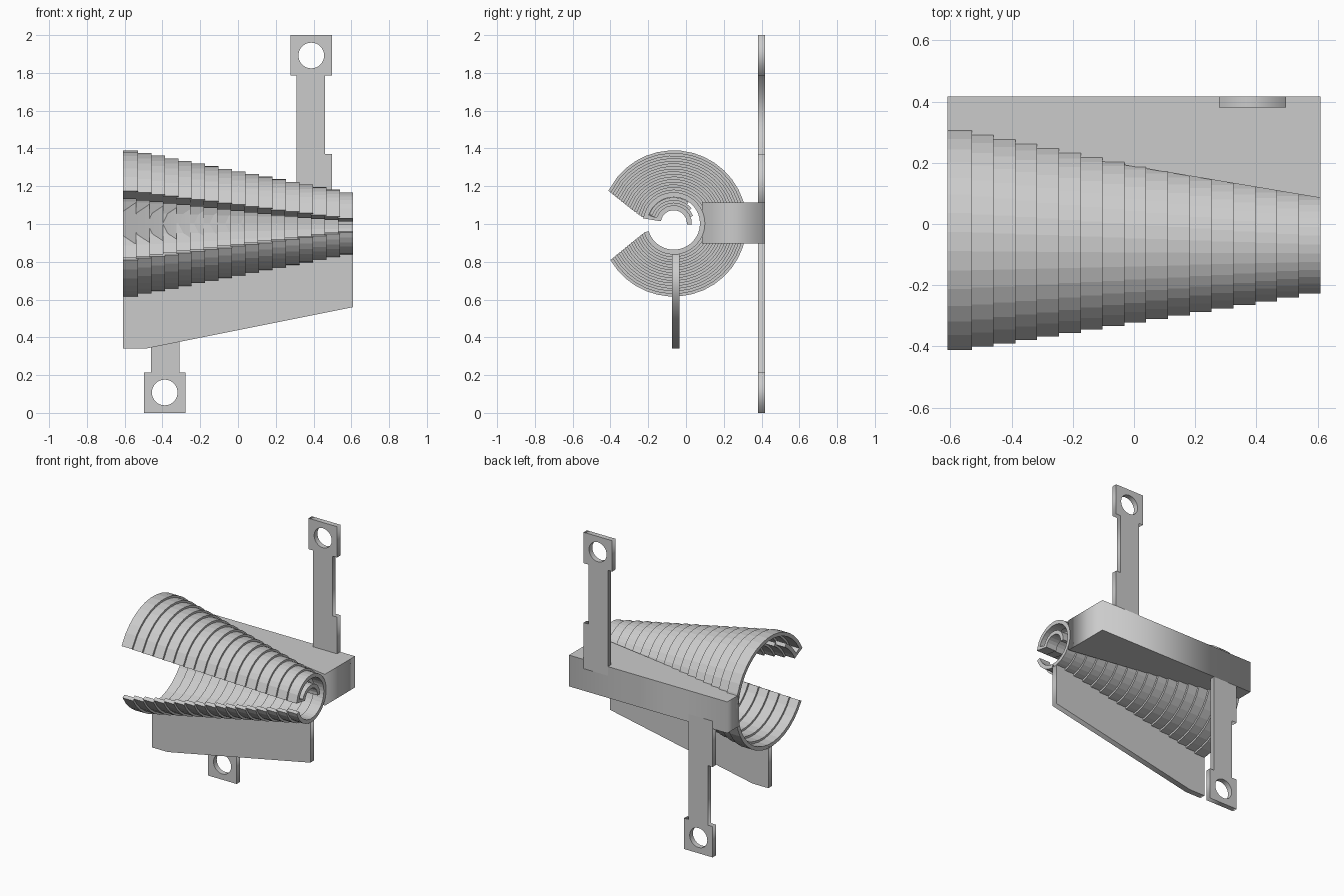
import bpy, bmesh
from math import sin, cos, asin, pi, radians

if "Cube" in bpy.data.objects:
    bpy.data.objects.remove(bpy.data.objects["Cube"])

CY, CZ = -0.065, 1.003      # axis of the stepped cone
T = 0.026                   # shell thickness
N = 17                      # number of shells


def prism(name, loops, half, loc=(0, 0, 0), rot=(0, 0, 0)):
    """Extrude a filled outline (extra loops are holes) to both sides."""
    cu = bpy.data.curves.new(name, 'CURVE')
    cu.dimensions, cu.fill_mode, cu.extrude = '2D', 'BOTH', half
    for loop in loops:
        sp = cu.splines.new('POLY')
        sp.points.add(len(loop) - 1)
        for p, (x, y) in zip(sp.points, loop):
            p.co = (x, y, 0, 1)
        sp.use_cyclic_u = True
    ob = bpy.data.objects.new(name, cu)
    bpy.context.collection.objects.link(ob)
    ob.location, ob.rotation_euler = loc, rot
    bpy.ops.object.select_all(action='DESELECT')
    bpy.context.view_layer.objects.active = ob
    ob.select_set(True)
    bpy.ops.object.convert(target='MESH')
    return bpy.context.object


def polar(r, a):
    return (CY + r * cos(a), CZ + r * sin(a))


def shell(i):
    """One open ring whose upper lip curls back inside itself."""
    f = i / (N - 1)
    R = 0.387 - 0.222 * f
    q = R - 0.095
    up = pi - asin((0.172 - 0.145 * f) / R)
    low = -pi + asin((0.193 - 0.145 * f) / R)
    d = T / R
    span = (0.15 + 0.09 * f) / (q + T / 2)
    n, m = 32, 10
    pairs = []
    for k in range(n + 1):                       # outer wall
        a = low + (up - d - low) * k / n
        pairs.append((polar(R, a), polar(R - T, a)))
    pairs[-1] = (polar(R, up), polar(R - T, up - d))
    pairs.append((polar(q, up), polar(q + T, up - d)))   # lip
    for k in range(1, m + 1):                    # inner curl
        a = up - d - span * k / m
        pairs.append((polar(q, a), polar(q + T, a)))

    x0 = -0.61 + 1.14 * f
    bm = bmesh.new()
    rings = [[bm.verts.new((x, *p)) for x, p in
              ((x0, o), (x0 + 0.08, o), (x0 + 0.08, s), (x0, s))]
             for o, s in pairs]
    for a, b in zip(rings, rings[1:]):
        for k in range(4):
            j = (k + 1) % 4
            bm.faces.new((a[k], a[j], b[j], b[k]))
    bm.faces.new(rings[0])
    bm.faces.new(rings[-1])
    bmesh.ops.recalc_face_normals(bm, faces=bm.faces)
    me = bpy.data.meshes.new("cone_shell")
    bm.to_mesh(me)
    bm.free()
    bpy.context.collection.objects.link(bpy.data.objects.new("cone_shell_%02d" % (i + 1), me))


# Stepped cone
for i in range(N):
    shell(i)

# Tapered mounting block behind the cone
prism("mounting_block", [[(-0.61, 0.417), (-0.61, 0.29), (0.61, 0.085), (0.61, 0.417)]],
      0.109, (0, 0, 1.005))

# Fin under the cone
UPRIGHT = (radians(90), 0, 0)
prism("lower_fin", [[(-0.61, 0.34), (-0.49, 0.34), (0.61, 0.56), (0.61, 0.853), (-0.61, 0.628)]],
      0.02, (0, -0.055, 0), UPRIGHT)

# Bracket arms with eyelets: the lower one is the upper one turned half round
arm = [(0.31, 0.05), (0.31, 0.785), (0.277, 0.785), (0.277, 1.0), (0.497, 1.0),
       (0.497, 0.785), (0.46, 0.785), (0.46, 0.37), (0.497, 0.37), (0.497, 0.05)]
eye = [(0.388 + 0.068 * cos(2 * pi * k / 32), 0.892 + 0.068 * sin(2 * pi * k / 32))
       for k in range(32)]
for name, s in (("upper_arm", 1), ("lower_arm", -1)):
    prism(name, [[(s * x, s * z) for x, z in loop] for loop in (arm, eye)],
          0.018, (0, 0.399, 1.0), UPRIGHT)
